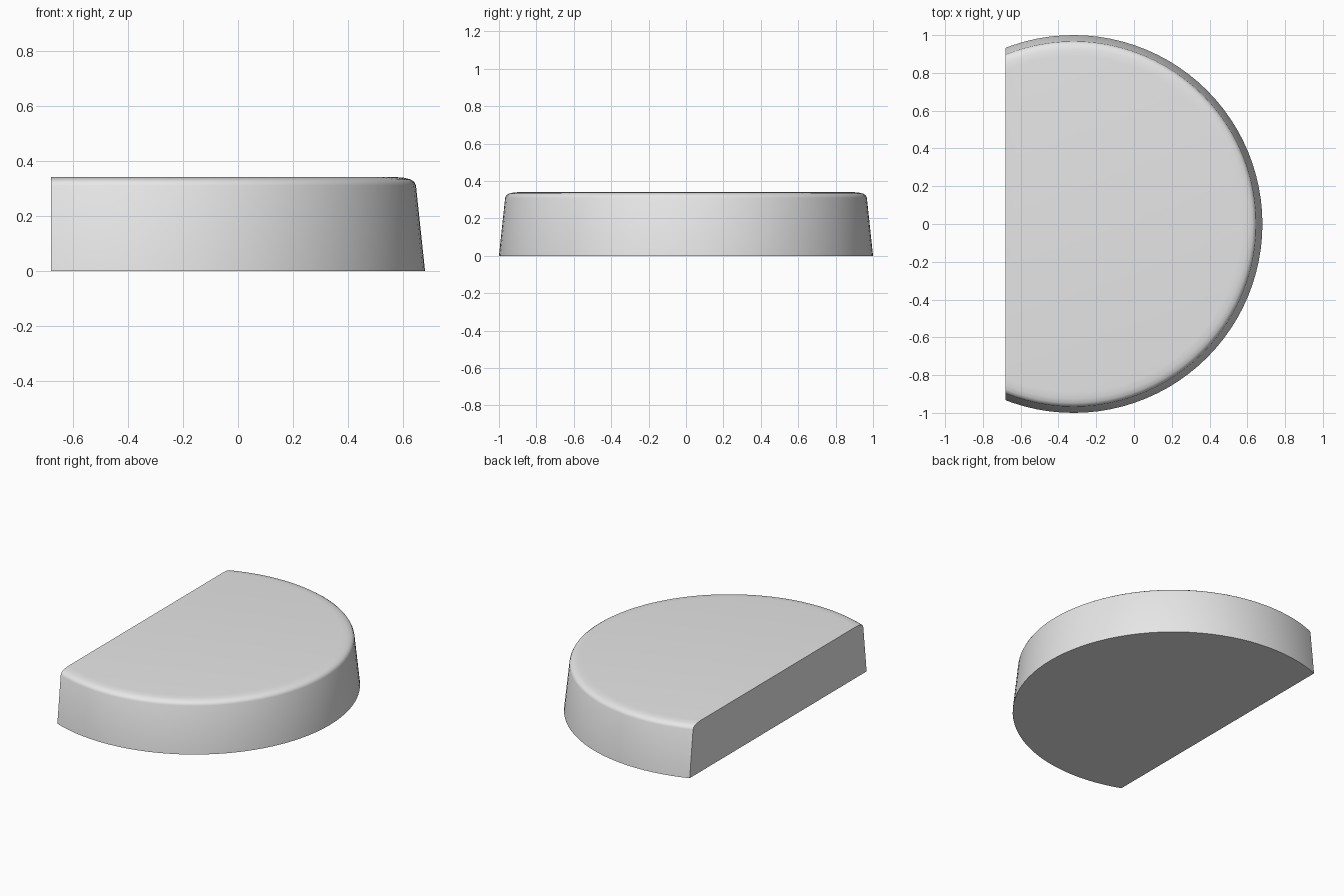
import bpy, bmesh, math
from mathutils import Vector

cube = bpy.data.objects.get("Cube")
if cube:
    bpy.data.objects.remove(cube, do_unlink=True)

# Plain grey material
grey = bpy.data.materials.new("light_grey")
grey.use_nodes = True
colour = (0.8, 0.8, 0.8, 1)
grey.diffuse_color = colour
grey.node_tree.nodes["Principled BSDF"].inputs["Base Color"].default_value = colour

# Tapered disc with a softly rounded top rim: (radius, height)
CENTRE_X, CUT_X, SEGMENTS = -0.32, -0.68, 96
PROFILE = [(1.0, 0), (0.967, 0.31), (0.961, 0.323), (0.948, 0.332),
           (0.925, 0.338), (0.89, 0.341)]

bm = bmesh.new()
rings = []
for radius, z in PROFILE:
    angles = [2 * math.pi * i / SEGMENTS for i in range(SEGMENTS)]
    rings.append([bm.verts.new((CENTRE_X + radius * math.cos(a),
                                radius * math.sin(a), z)) for a in angles])
for low, high in zip(rings, rings[1:]):
    for i in range(SEGMENTS):
        j = (i + 1) % SEGMENTS
        bm.faces.new((low[i], low[j], high[j], high[i]))
bm.faces.new(rings[-1])
bm.faces.new(rings[0][::-1])

# Slice off the side to leave one flat wall, then close it
cut = bmesh.ops.bisect_plane(
    bm, geom=bm.verts[:] + bm.edges[:] + bm.faces[:],
    plane_co=Vector((CUT_X, 0, 0)), plane_no=Vector((-1, 0, 0)),
    clear_outer=True)
edges = [e for e in cut["geom_cut"] if isinstance(e, bmesh.types.BMEdge)]
bmesh.ops.holes_fill(bm, edges=edges, sides=0)
bmesh.ops.recalc_face_normals(bm, faces=bm.faces[:])

mesh = bpy.data.meshes.new("cut_disc")
bm.to_mesh(mesh)
bm.free()
mesh.materials.append(grey)
disc = bpy.data.objects.new("cut_disc", mesh)
bpy.context.collection.objects.link(disc)

# Smooth wall and rim, crisp base and cut edges
bpy.ops.object.select_all(action="DESELECT")
disc.select_set(True)
bpy.context.view_layer.objects.active = disc
bpy.ops.object.shade_smooth_by_angle(angle=math.radians(35))
